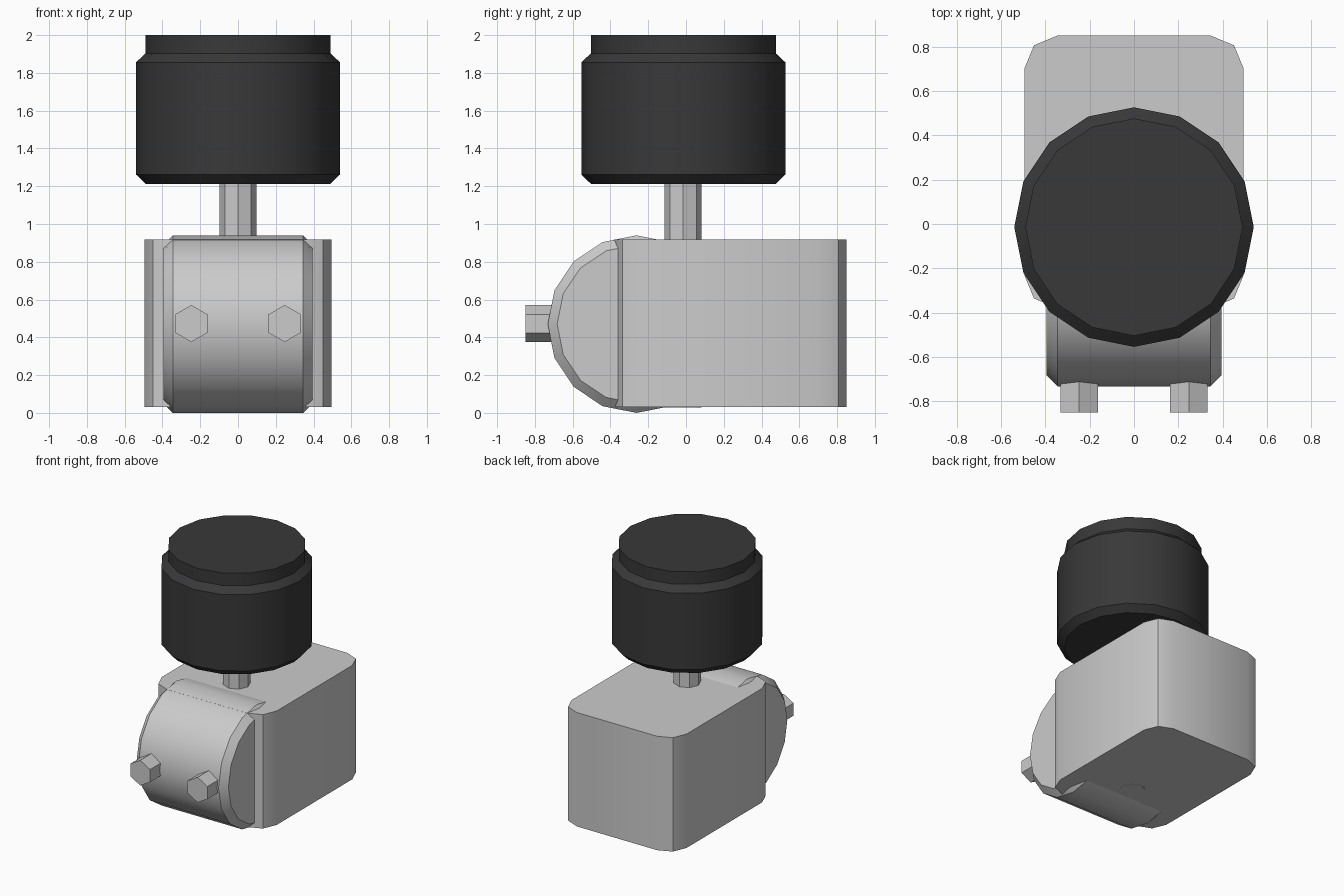
import bpy, math
from mathutils import Matrix

if "Cube" in bpy.data.objects:
    bpy.data.objects.remove(bpy.data.objects["Cube"])

TURN_TO_X = Matrix.Rotation(math.pi / 2, 4, 'Y')
TURN_TO_Y = Matrix.Rotation(math.pi / 2, 4, 'X')


def make_object(name, verts, faces, matrix):
    mesh = bpy.data.meshes.new(name)
    mesh.from_pydata(verts, [], faces)
    mesh.transform(matrix)
    obj = bpy.data.objects.new(name, mesh)
    bpy.context.collection.objects.link(obj)
    bpy.context.view_layer.objects.active = obj
    bpy.ops.object.select_all(action='DESELECT')
    obj.select_set(True)
    bpy.ops.object.shade_smooth_by_angle(angle=math.radians(30))
    return obj


def lathe(name, profile, sides, matrix, start=0.0):
    """Closed solid of revolution from (radius, height) pairs, bottom to top."""
    verts = [(r * math.cos(start + math.tau * i / sides),
              r * math.sin(start + math.tau * i / sides), h)
             for r, h in profile for i in range(sides)]
    faces = [tuple(range(sides))[::-1]]
    for k in range(len(profile) - 1):
        for i in range(sides):
            j = (i + 1) % sides
            a, b = k * sides, (k + 1) * sides
            faces.append((a + i, a + j, b + j, b + i))
    faces.append(tuple(range((len(profile) - 1) * sides, len(profile) * sides)))
    return make_object(name, verts, faces, matrix)


# Block with rounded vertical corners (two segments per corner)
hx, y0, y1, z0, z1, rad = 0.495, -0.38, 0.85, 0.03, 0.917, 0.15
outline = []
for q, (cx, cy) in enumerate([(hx - rad, y1 - rad), (rad - hx, y1 - rad),
                              (rad - hx, y0 + rad), (hx - rad, y0 + rad)]):
    for s in range(3):
        a = math.pi / 2 * (q + s / 2)
        outline.append((cx + rad * math.cos(a), cy + rad * math.sin(a)))
n = len(outline)
block_faces = [tuple(range(n))[::-1], tuple(range(n, 2 * n))]
block_faces += [(i, (i + 1) % n, n + (i + 1) % n, n + i) for i in range(n)]
make_object("body_block", [(x, y, z) for z in (z0, z1) for x, y in outline],
            block_faces, Matrix())

# Rounded front barrel, lying along x with chamfered rims
lathe("front_barrel", [(0.42, -0.395), (0.47, -0.345), (0.47, 0.345), (0.42, 0.395)],
      16, Matrix.Translation((0, -0.262, 0.47)) @ TURN_TO_X)

# Two hexagonal bolts on the barrel
for side, x in (("left", -0.247), ("right", 0.247)):
    lathe("bolt_" + side, [(0.098, 0), (0.098, 0.25)], 6,
          Matrix.Translation((x, -0.6, 0.473)) @ TURN_TO_Y, math.pi / 2)

# Octagonal stem running through the block
lathe("stem", [(0.098, 0.029), (0.098, 1.3)], 8, Matrix.Translation((0, -0.015, 0)))

# Dark knob with chamfers and a raised cap
knob = lathe("knob", [(0.49, 1.213), (0.54, 1.262), (0.54, 1.856),
                      (0.49, 1.903), (0.49, 2.0)],
             16, Matrix.Translation((0, -0.014, 0)))
dark = bpy.data.materials.new("dark_rubber")
dark.diffuse_color = (0.04, 0.04, 0.042, 1)
dark.use_nodes = True
dark.node_tree.nodes["Principled BSDF"].inputs["Base Color"].default_value = dark.diffuse_color
knob.data.materials.append(dark)
